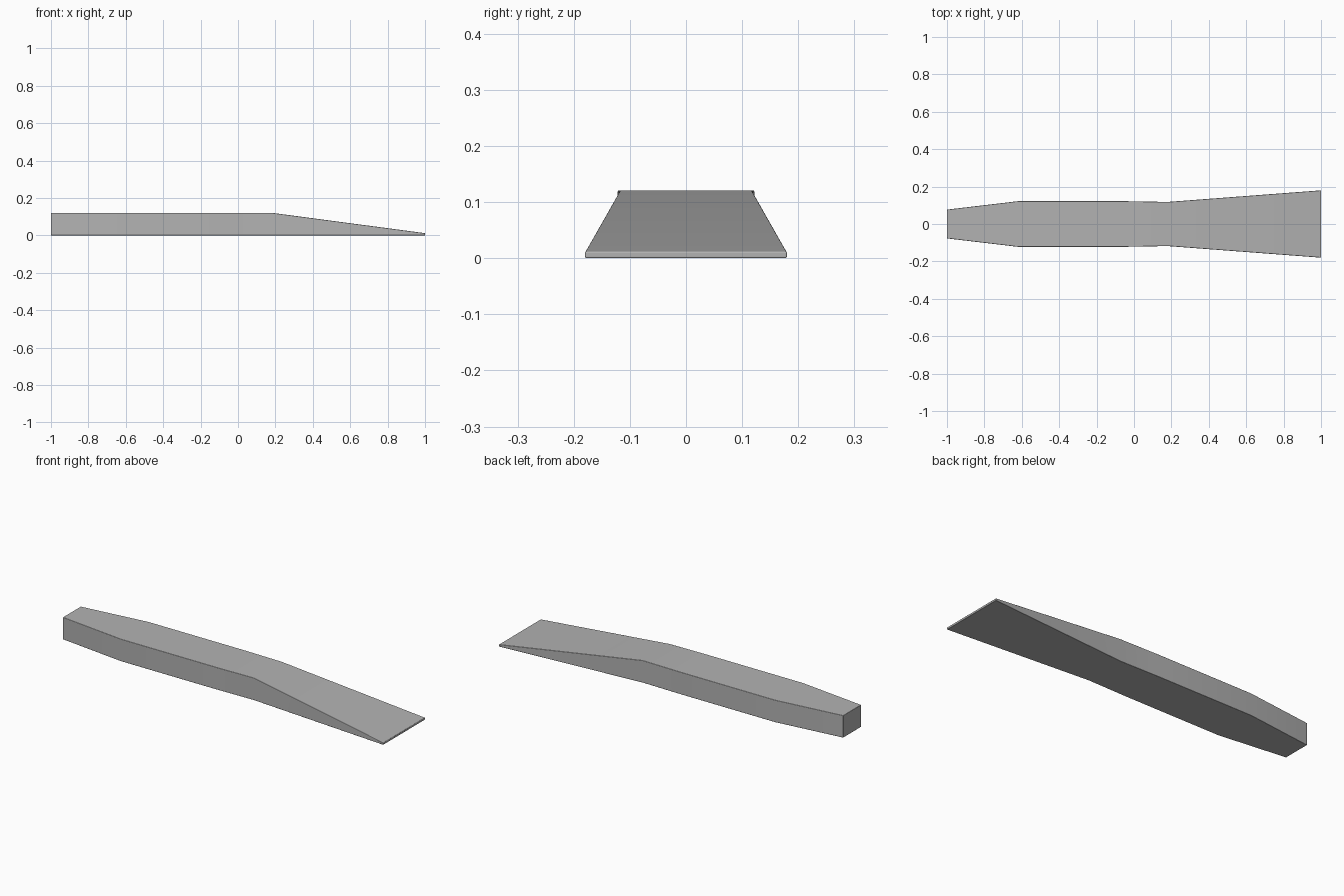
import bpy
import bmesh
import math

cube = bpy.data.objects.get("Cube")
if cube:
    bpy.data.objects.remove(cube, do_unlink=True)

# Plain grey material
grey = bpy.data.materials.new("plain_grey")
grey.use_nodes = True
colour = (0.45, 0.45, 0.45, 1)
grey.diffuse_color = colour
grey.node_tree.nodes["Principled BSDF"].inputs["Base Color"].default_value = colour

# Cross-sections along the bar: x, half width, height
stations = [
    (-1.0, 0.077, 0.121),
    (-0.62, 0.122, 0.121),
    (-0.05, 0.122, 0.121),
    (0.18, 0.118, 0.121),
    (1.0, 0.18, 0.012),
]


def loft(name, sections):
    """Join rectangular cross-sections into one closed solid."""
    bm = bmesh.new()
    rings = [
        [bm.verts.new(p) for p in ((x, -w, 0), (x, w, 0), (x, w, h), (x, -w, h))]
        for x, w, h in sections
    ]
    for a, b in zip(rings, rings[1:]):
        for i in range(4):
            j = (i + 1) % 4
            bm.faces.new((a[i], a[j], b[j], b[i]))
    bm.faces.new(rings[0])
    bm.faces.new(rings[-1])
    bmesh.ops.recalc_face_normals(bm, faces=bm.faces)
    mesh = bpy.data.meshes.new(name)
    bm.to_mesh(mesh)
    bm.free()
    obj = bpy.data.objects.new(name, mesh)
    bpy.context.collection.objects.link(obj)
    return obj


# Flat bar tapering to a wide, thin wedge tip
bar = loft("wedge_bar", stations)
bar.data.materials.append(grey)

# Smooth faces with finely rounded edges
bpy.ops.object.select_all(action="DESELECT")
bar.select_set(True)
bpy.context.view_layer.objects.active = bar
bpy.ops.object.shade_smooth()
bevel = bar.modifiers.new("soft_edges", "BEVEL")
bevel.width = 0.003
bevel.segments = 3
bevel.limit_method = "ANGLE"
bevel.angle_limit = math.radians(35)
bevel.harden_normals = True
